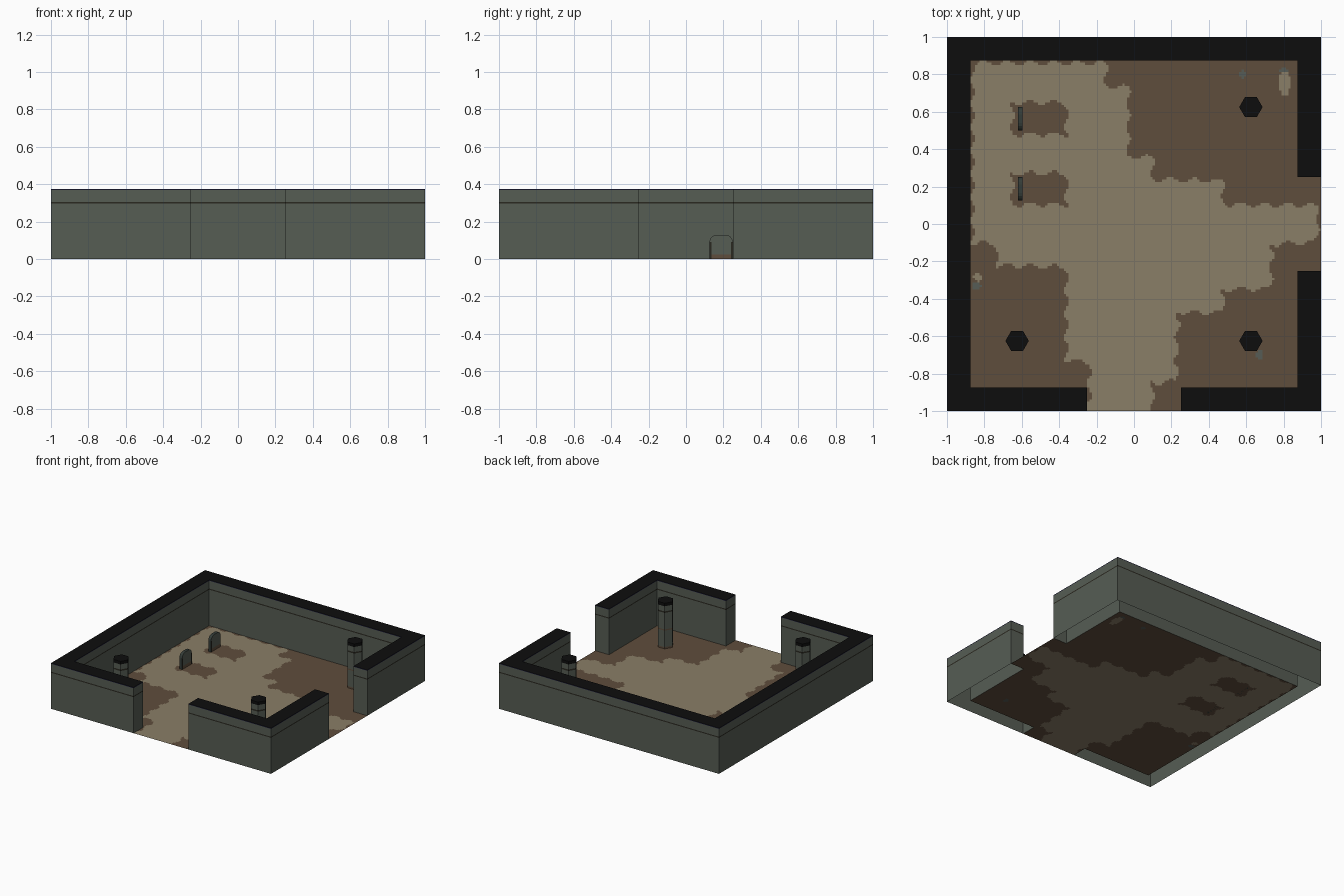
import bpy, bmesh, math
from mathutils import Vector

if "Cube" in bpy.data.objects:
    bpy.data.objects.remove(bpy.data.objects["Cube"])


def srgb(r, g, b):
    f = lambda c: c / 12.92 if c <= 0.04045 else ((c + 0.055) / 1.055) ** 2.4
    return (f(r / 255), f(g / 255), f(b / 255), 1)


COLOURS = {
    "wall_grey": srgb(86, 93, 84),
    "wall_top_black": srgb(13, 13, 13),
    "trim_dark": srgb(42, 40, 32),
    "edge_navy": srgb(36, 36, 66),
    "soil_brown": srgb(95, 77, 60),
    "path_beige": srgb(138, 126, 103),
    "slate": srgb(86, 92, 86),
    "dark_slate": srgb(52, 60, 56),
}
NAMES = list(COLOURS)
MATS = []
for name, col in COLOURS.items():
    m = bpy.data.materials.new(name)
    m.diffuse_color = col
    m.use_nodes = True
    m.node_tree.nodes["Principled BSDF"].inputs["Base Color"].default_value = m.diffuse_color
    MATS.append(m)
IDX = {n: i for i, n in enumerate(NAMES)}


def finish(name, bm, recalc=True):
    if recalc:
        bmesh.ops.recalc_face_normals(bm, faces=bm.faces)
    me = bpy.data.meshes.new(name)
    bm.to_mesh(me)
    bm.free()
    for m in MATS:
        me.materials.append(m)
    ob = bpy.data.objects.new(name, me)
    bpy.context.collection.objects.link(ob)
    return ob


def prism(name, outline, layers, top):
    """Open-bottomed column over a plan outline, in coloured layers (z_top, colour)."""
    bm = bmesh.new()
    n = len(outline)
    ring = [bm.verts.new((x, y, 0)) for x, y in outline]
    for z, colour in layers:
        nxt = [bm.verts.new((x, y, z)) for x, y in outline]
        for i in range(n):
            j = (i + 1) % n
            f = bm.faces.new((ring[i], ring[j], nxt[j], nxt[i]))
            f.material_index = IDX[colour]
        ring = nxt
    bm.faces.new(ring).material_index = IDX[top]
    return finish(name, bm)


# Walls: a long one around three sides and a short corner, with two doorways
O, I, D, H = 1.0, 0.875, 0.25, 0.375
wall_layers = [(0.296, "wall_grey"), (0.305, "trim_dark"),
               (0.369, "wall_grey"), (H, "edge_navy")]
prism("long_wall", [(-D, -O), (-O, -O), (-O, O), (O, O), (O, D), (I, D),
                    (I, I), (-I, I), (-I, -I), (-D, -I)], wall_layers, "wall_top_black")
prism("corner_wall", [(D, -O), (O, -O), (O, -D), (I, -D), (I, -I), (D, -I)],
      wall_layers, "wall_top_black")

# Hexagonal pillars in three corners
pillar_layers = [(0.015, "soil_brown"), (0.15, "wall_grey"), (0.16, "soil_brown"),
                 (0.296, "wall_grey"), (0.308, "trim_dark"),
                 (0.35, "wall_grey"), (H, "wall_top_black")]
for k, (px, py) in enumerate([(0.625, 0.625), (-0.625, -0.625), (0.625, -0.625)]):
    hexagon = [(px + 0.0625 * math.cos(a * math.pi / 3),
                py + 0.0625 * math.sin(a * math.pi / 3)) for a in range(6)]
    prism(f"pillar_{k + 1}", hexagon, pillar_layers, "wall_top_black")

# Floor: fine grid, coloured by a ragged path outline, graves and small spots
PATH = [(-0.862, 0.862), (-0.15, 0.862), (-0.15, 0.735), (-0.03, 0.73), (-0.03, 0.36),
        (0.10, 0.355), (0.10, 0.24), (0.475, 0.23), (0.48, 0.105), (0.97, 0.10),
        (0.99, 0.0), (0.96, -0.10), (0.735, -0.11), (0.73, -0.345), (0.48, -0.35),
        (0.475, -0.475), (0.235, -0.47), (0.225, -0.84), (0.10, -0.85), (0.10, -1.1),
        (-0.24, -1.1), (-0.24, -0.74), (-0.36, -0.725), (-0.36, -0.23),
        (-0.73, -0.22), (-0.74, -0.105), (-0.862, -0.10)]
GRAVES = [(-0.65, -0.36, 0.48, 0.65), (-0.65, -0.36, 0.105, 0.27)]
SPOTS = [(0.58, 0.80, 0.02, 0.02, "slate"), (0.67, -0.70, 0.022, 0.022, "slate"),
         (-0.84, -0.33, 0.022, 0.022, "slate"), (0.80, 0.82, 0.02, 0.014, "slate"),
         (-0.835, -0.285, 0.022, 0.022, "path_beige"),
         (0.805, 0.755, 0.03, 0.07, "path_beige")]


def inside(x, y):
    hit = False
    for (x1, y1), (x2, y2) in zip(PATH, PATH[1:] + PATH[:1]):
        if (y1 > y) != (y2 > y) and x < (x2 - x1) * (y - y1) / (y2 - y1) + x1:
            hit = not hit
    return hit


def floor_colour(x, y):
    for sx, sy, rx, ry, c in SPOTS:
        if ((x - sx) / rx) ** 2 + ((y - sy) / ry) ** 2 < 1:
            return c
    w = 2 * math.pi / 0.125
    u = x + 0.013 * math.sin(w * y + 0.6)
    v = y + 0.013 * math.sin(w * x + 1.1)
    if any(a < u < b and c < v < d for a, b, c, d in GRAVES):
        return "soil_brown"
    return "path_beige" if inside(u, v) else "soil_brown"


N = 160
bm = bmesh.new()
step = 2 / N
verts = {}


def vert(i, j):
    if (i, j) not in verts:
        verts[i, j] = bm.verts.new((-1 + i * step, -1 + j * step, 0))
    return verts[i, j]


for i in range(N):
    for j in range(N):
        x, y = -1 + (i + 0.5) * step, -1 + (j + 0.5) * step
        room = abs(x) < I and abs(y) < I
        doors = (x > 0 and abs(y) < D) or (y < 0 and abs(x) < D)
        if room or (doors and (abs(x) < I or x > I) and (x > -I and y < I)):
            f = bm.faces.new((vert(i, j), vert(i + 1, j), vert(i + 1, j + 1), vert(i, j + 1)))
            f.material_index = IDX[floor_colour(x, y)]
finish("floor", bm, recalc=False)

# Headstones: round-shouldered slabs with dark sides and soil at the foot
for k, cy in enumerate([0.5625, 0.1875]):
    hw, h, r = 0.0625, 0.13, 0.04
    right = [(hw - r + r * math.cos(a), h - r + r * math.sin(a))
             for a in (math.pi / 8 * s for s in range(5))]
    profile = [(hw, 0)] + right + [(-y, z) for y, z in reversed(right)] + [(-hw, 0)]
    bm = bmesh.new()
    face = bm.faces.new([bm.verts.new((-0.595, cy + y, z)) for y, z in profile])
    ext = bmesh.ops.extrude_face_region(bm, geom=[face], use_keep_orig=True)
    moved = [g for g in ext["geom"] if isinstance(g, bmesh.types.BMVert)]
    bmesh.ops.translate(bm, verts=moved, vec=(-0.025, 0, 0))
    for co, no in [((0, 0, 0.025), (0, 0, 1)), ((0, 0, 0.09), (0, 0, 1)),
                   ((0, cy - 0.052, 0), (0, 1, 0)), ((0, cy + 0.052, 0), (0, 1, 0))]:
        bmesh.ops.bisect_plane(bm, geom=bm.verts[:] + bm.edges[:] + bm.faces[:],
                               plane_co=Vector(co), plane_no=Vector(no))
    bmesh.ops.recalc_face_normals(bm, faces=bm.faces)
    for f in bm.faces:
        c = f.calc_center_median()
        if abs(f.normal.x) < 0.5:
            colour = "dark_slate"
        elif abs(c.y - cy) > 0.052 and c.z < 0.09:
            colour = "trim_dark"
        else:
            colour = "soil_brown" if c.z < 0.025 else "wall_grey"
        f.material_index = IDX[colour]
    finish(f"headstone_{k + 1}", bm)
